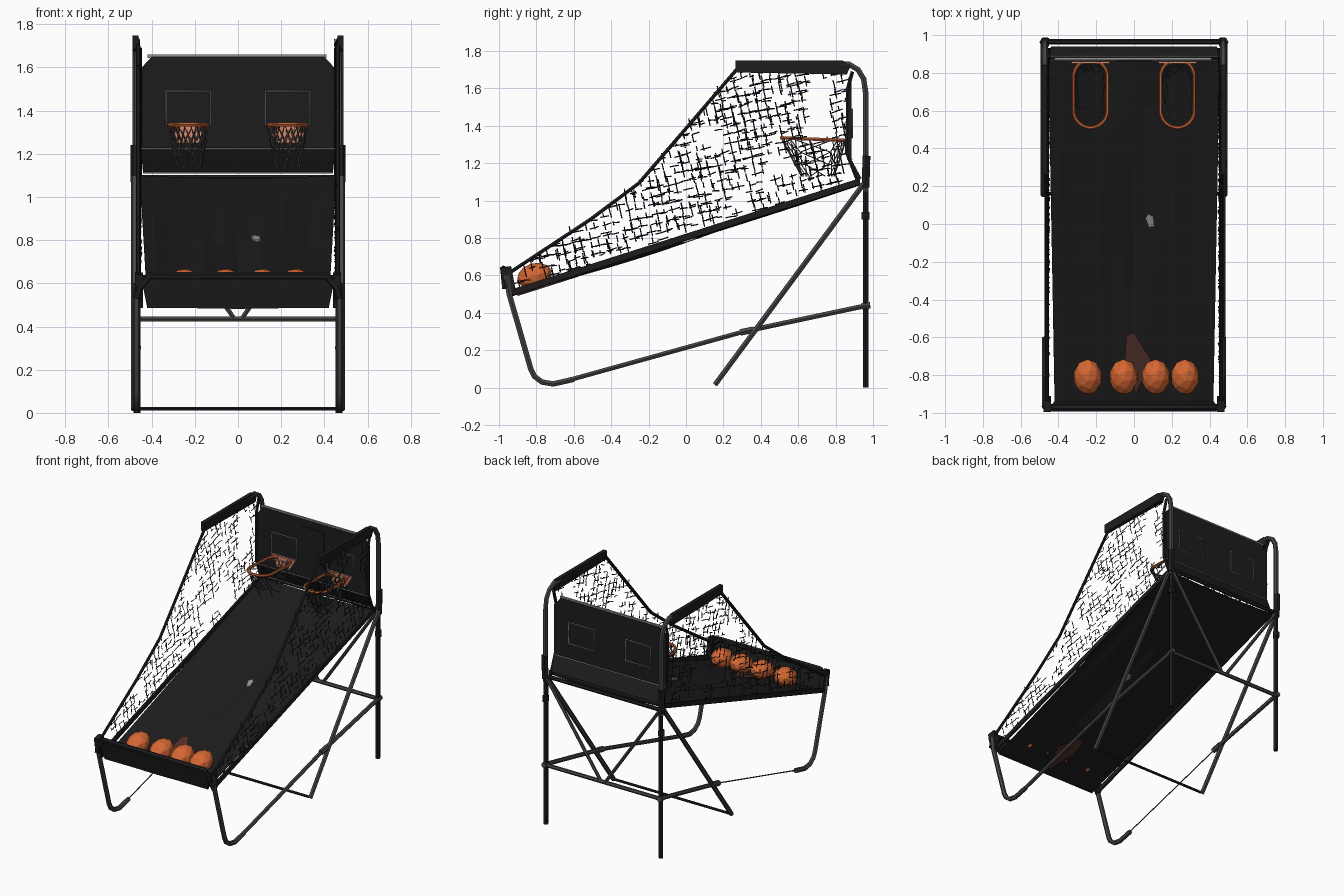
import bpy, bmesh, random
from math import sin, cos, pi, radians
from mathutils import Vector, noise

random.seed(4)
if "Cube" in bpy.data.objects:
    bpy.data.objects.remove(bpy.data.objects["Cube"])


def material(name, r, g, b):
    m = bpy.data.materials.new(name)
    m.use_nodes = True
    m.diffuse_color = (r, g, b, 1)
    bsdf = m.node_tree.nodes["Principled BSDF"]
    bsdf.inputs["Base Color"].default_value = (r, g, b, 1)
    bsdf.inputs["Roughness"].default_value = 0.8
    return m


BLACK = material("black cloth", 0.012, 0.012, 0.012)
STEEL = material("grey steel", 0.06, 0.06, 0.06)
GREY = material("light grey", 0.3, 0.3, 0.3)
CORD = material("cord grey", 0.1, 0.1, 0.1)
ORANGE = material("ball orange", 0.68, 0.14, 0.035)
RIM = material("rim orange", 0.5, 0.11, 0.035)
SALMON = material("pale orange", 0.7, 0.25, 0.14)
BROWN = material("brown patch", 0.08, 0.03, 0.022)


def tubes(name, paths, r, mat, res=1, cyclic=False):
    """Sweep round tubes along paths and turn them into one mesh."""
    cu = bpy.data.curves.new(name, "CURVE")
    cu.dimensions = "3D"
    cu.bevel_depth = r
    cu.bevel_resolution = res
    cu.use_fill_caps = True
    for path in paths:
        sp = cu.splines.new("POLY")
        sp.points.add(len(path) - 1)
        for p, q in zip(sp.points, path):
            p.co = (*q, 1)
        sp.use_cyclic_u = cyclic
    cu.materials.append(mat)
    ob = bpy.data.objects.new(name, cu)
    bpy.context.collection.objects.link(ob)
    bpy.ops.object.select_all(action="DESELECT")
    ob.select_set(True)
    bpy.context.view_layer.objects.active = ob
    bpy.ops.object.convert(target="MESH")
    if res:
        bpy.ops.object.shade_smooth_by_angle(angle=radians(50))
    return bpy.context.object


def finish(name, bm, mat):
    me = bpy.data.meshes.new(name)
    bmesh.ops.recalc_face_normals(bm, faces=bm.faces)
    bm.to_mesh(me)
    bm.free()
    me.materials.append(mat)
    ob = bpy.data.objects.new(name, me)
    bpy.context.collection.objects.link(ob)
    return ob


def prism(name, outline, depth, mat):
    """Extrude a flat outline by a depth vector."""
    bm = bmesh.new()
    f = bm.faces.new([bm.verts.new(p) for p in outline])
    ext = bmesh.ops.extrude_face_region(bm, geom=[f])["geom"]
    verts = [v for v in ext if isinstance(v, bmesh.types.BMVert)]
    bmesh.ops.translate(bm, vec=depth, verts=verts)
    return finish(name, bm, mat)


def plate(name, x0, x1, z0, z1, y, depth, mat):
    return prism(name, [(x0, y, z0), (x1, y, z0), (x1, y, z1), (x0, y, z1)], (0, depth, 0), mat)


def bed_z(y):
    return 0.5 + (y + 0.95) * 0.319


TOP = [(-0.95, 0.61), (-0.51, 0.9), (-0.25, 1.095), (0.27, 1.7), (0.9, 1.7)]


def net_top(y):
    for (a, b), (c, d) in zip(TOP, TOP[1:]):
        if y <= c:
            return b + (d - b) * (y - a) / (c - a)
    return TOP[-1][1]


# Frame and netting on each side
for s, side in ((-1, "right"), (1, "left")):
    def at(x, pts):
        return [(s * x, y, z) for y, z in pts]

    tubes(side + "_lower_post", [at(0.468, [(0.96, 0), (0.96, 1.1)])], 0.017, BLACK)
    tubes(side + "_upper_post", [at(0.472, [(0.96, 1.05), (0.96, 1.58), (0.95, 1.65),
                                            (0.92, 1.7), (0.87, 1.73), (0.8, 1.73)])], 0.017, STEEL)
    tubes(side + "_post_joint", [at(0.472, [(0.96, 0.9), (0.96, 0.94)]),
                                 at(0.475, [(0.96, 1.07), (0.965, 1.24)])], 0.024, BLACK)
    tubes(side + "_front_leg", [at(0.47, [(-0.96, 0.6), (-0.945, 0.5), (-0.83, 0.1), (-0.81, 0.06),
                                          (-0.77, 0.03), (-0.71, 0.02), (-0.6, 0.045)])], 0.017, STEEL)
    # the right rail is thinner ahead of the hinge
    tubes(side + "_rail_front", [at(0.47, [(-0.62, 0.042), (0.31, 0.3)])], 0.014 if s > 0 else 0.004, STEEL)
    tubes(side + "_rail_back", [at(0.47, [(0.31, 0.3), (0.97, 0.44)])], 0.015, STEEL)
    tubes(side + "_diagonal_leg", [at(0.48, [(0.155, 0.016), (0.95, 1.09)])], 0.016, STEEL)
    tubes(side + "_rail_joint", [at(0.47, [(0.29, 0.295), (0.36, 0.31)]),
                                 at(0.47, [(0.94, 0.435), (0.985, 0.44)])], 0.02, STEEL)
    tubes(side + "_back_brace", [[(s * 0.46, 0.965, 1.08), (s * 0.02, 0.965, 0.44)]], 0.012, STEEL)

    # foam sleeve, corner cover and bed hem
    prism(side + "_top_sleeve", at(0.46, [(0.265, 1.685), (0.86, 1.675), (0.88, 1.72),
                                          (0.84, 1.748), (0.265, 1.748)]), (s * 0.028, 0, 0), BLACK)
    prism(side + "_corner_cover", at(0.44, [(-0.94, 0.485), (-0.91, 0.52), (-0.935, 0.65),
                                            (-0.995, 0.64), (-0.985, 0.58)]), (s * 0.038, 0, 0), BLACK)
    prism(side + "_bed_hem", at(0.45, [(-0.95, 0.485), (0.93, 1.085), (0.93, 1.12), (-0.95, 0.52)]),
          (s * 0.014, 0, 0), BLACK)
    tubes(side + "_net_border", [at(0.462, TOP[:4]),
                                 at(0.455, [(0.89, 1.69), (0.865, 1.6), (0.862, 1.25), (0.92, 1.1)])],
          0.011, BLACK)

    # side netting: broken cords on a tilted grid
    cords = []
    u, w = Vector((0, cos(0.22), sin(0.22))), Vector((0, -sin(0.22), cos(0.22)))
    for i in range(-24, 30):
        for j in range(0, 46):
            p = u * (i * 0.047) + w * (j * 0.047)
            p += Vector((0, random.uniform(-0.008, 0.008), random.uniform(-0.008, 0.008)))
            if not (-0.9 < p.y < 0.86 and bed_z(p.y) + 0.02 < p.z < net_top(p.y)):
                continue
            if noise.noise(p * 5 + Vector((s * 3, 0, 0))) < -0.22:
                continue
            for d in (u, w):
                if random.random() < 0.72:
                    a, b = random.uniform(0, 0.035), random.uniform(0.012, 0.04)
                    bend = Vector((random.uniform(-0.01, 0.01), 0, random.uniform(-0.006, 0.006)))
                    c = p + Vector((s * 0.455, 0, 0))
                    cords.append([c - d * a, c, c + d * b + bend])
    tubes(side + "_side_net", cords, 0.0032, BLACK, res=0)

# Cross bars
for name, y, z, r, mat in (("floor_bar", 0.16, 0.02, 0.009, BLACK), ("rear_low_bar", 0.965, 0.435, 0.014, STEEL),
                           ("rear_high_bar", 0.965, 1.09, 0.014, BLACK)):
    tubes(name, [[(-0.47, y, z), (0.47, y, z)]], r, mat)
tubes("front_bar", [[(-0.47, -0.965, 0.53), (-0.46, -0.97, 0.58), (-0.41, -0.975, 0.635),
                     (0.41, -0.975, 0.635), (0.46, -0.97, 0.58), (0.47, -0.965, 0.53)]], 0.02, BLACK)

# Sagging cloth bed with long creases
bm = bmesh.new()
NX, NY = 16, 24
grid = []
for j in range(NY + 1):
    t = j / NY
    row = []
    for i in range(NX + 1):
        k = i / NX * 2 - 1
        y = -0.95 + 1.88 * t
        crease = 0.03 * noise.noise(Vector((k * 4 + 1.5 * k * t, t * 1.5, 2))) * (1 - k * k)
        z = bed_z(y) - 0.012 * (1 - k * k) + crease * sin(pi * t)
        row.append(bm.verts.new((k * (0.42 + 0.035 * t), y, z)))
    grid.append(row)
for a, b in zip(grid, grid[1:]):
    for i in range(NX):
        bm.faces.new((a[i], a[i + 1], b[i + 1], b[i]))
bed = finish("cloth_bed", bm, BLACK)
solid = bed.modifiers.new("thickness", "SOLIDIFY")
solid.thickness = 0.006
prism("front_panel", [(-0.42, -0.95, 0.485), (0.42, -0.95, 0.485), (0.45, -0.985, 0.635), (-0.45, -0.985, 0.635)],
      (0, 0.012, 0.004), BLACK)

# Patch and spot on the bed, laid along its slope
for name, pts, mat in (("bed_patch", [(-0.05, -0.72), (0.01, -0.9), (0.09, -0.72), (0.0, -0.575), (-0.04, -0.59)], BROWN),
                       ("bed_spot", [(0.06, 0.03), (0.08, -0.02), (0.105, -0.01), (0.1, 0.04), (0.075, 0.055)], GREY)):
    ob = prism(name, [(x, y, bed_z(y) - 0.026) for x, y in pts], (0, 0, 0.009), mat)
    top = ob.copy()
    top.name = name + "_top"
    top.location.z = 0.021
    bpy.context.collection.objects.link(top)

# Balls
for n, x in enumerate((-0.245, -0.055, 0.115, 0.27)):
    bm = bmesh.new()
    bmesh.ops.create_icosphere(bm, subdivisions=2, radius=1)
    ball = finish("ball_%d" % (n + 1), bm, ORANGE)
    ball.scale = (0.076, 0.097, 0.068)
    ball.rotation_euler.x = 0.3
    ball.location = (x, -0.81, 0.598)

# Backboard with clipped corners, sloping skirt and trim
prism("backboard", [(-0.455, 0.865, 1.22), (0.455, 0.865, 1.22), (0.455, 0.865, 1.59),
                    (0.4, 0.865, 1.65), (-0.4, 0.865, 1.65), (-0.455, 0.865, 1.59)], (0, 0.02, 0), BLACK)
prism("backboard_skirt", [(-0.45, 0.865, 1.225), (0.45, 0.865, 1.225), (0.44, 0.925, 1.115), (-0.44, 0.925, 1.115)],
      (0, 0.014, 0.004), BLACK)
plate("top_trim", -0.42, 0.41, 1.645, 1.66, 0.868, 0.014, GREY)
plate("score_panel", -0.095, 0.095, 1.33, 1.6, 0.859, 0.007, BLACK)
tubes("fold_trim", [[(-0.45, y, 1.223), (0.45, y, 1.223)] for y in (0.864, 0.888)], 0.004, GREY, res=0)
tubes("skirt_trim", [[(-0.44, 0.925, 1.113), (0.44, 0.925, 1.113)]], 0.005, GREY, res=0)

# Hoops, brackets, target frames and hoop nets
for s, side in ((-1, "right"), (1, "left")):
    cx = s * 0.23
    for y, tag in ((0.862, "front"), (0.888, "back")):
        tubes(side + "_target_" + tag, [[(cx + dx * 0.103, y, z) for dx, z in
              ((-1, 1.335), (1, 1.335), (1, 1.49), (-1, 1.49))]], 0.004, GREY, res=0, cyclic=True)

    def ring(a, rx, length, y0, z, tilt=0.0):
        y = y0 + rx * sin(a) + (length if sin(a) > 0 else 0)
        return Vector((cx + rx * cos(a), y, z - (y - y0) * tilt))

    N = 20
    angles = [2 * pi * (i + 0.5) / N for i in range(N)]
    tubes(side + "_hoop", [[ring(a, 0.09, 0.18, 0.6, 1.332, 0.04) for a in angles]], 0.01, RIM, cyclic=True)
    prism(side + "_bracket", [(cx - 0.1, 0.85, 1.33), (cx + 0.1, 0.85, 1.33), (cx + 0.05, 0.85, 1.25),
                              (cx - 0.05, 0.85, 1.25)], (0, 0.012, 0), SALMON)
    strands = []
    for i in range(N):
        for turn in (-1, 1):
            path = []
            for k in range(4):
                t = k / 3
                a = angles[i] + turn * t * 0.9
                hi = ring(a, 0.088, 0.17, 0.6, 1.325)
                lo = ring(a, 0.055, 0.07, 0.67, 1.13)
                path.append(hi.lerp(lo, t) + Vector((random.uniform(-0.007, 0.007), 0, 0)))
            strands.append(path[:random.choice((2, 3, 3, 4))])
    tubes(side + "_hoop_net", strands, 0.0028, CORD, res=0)
